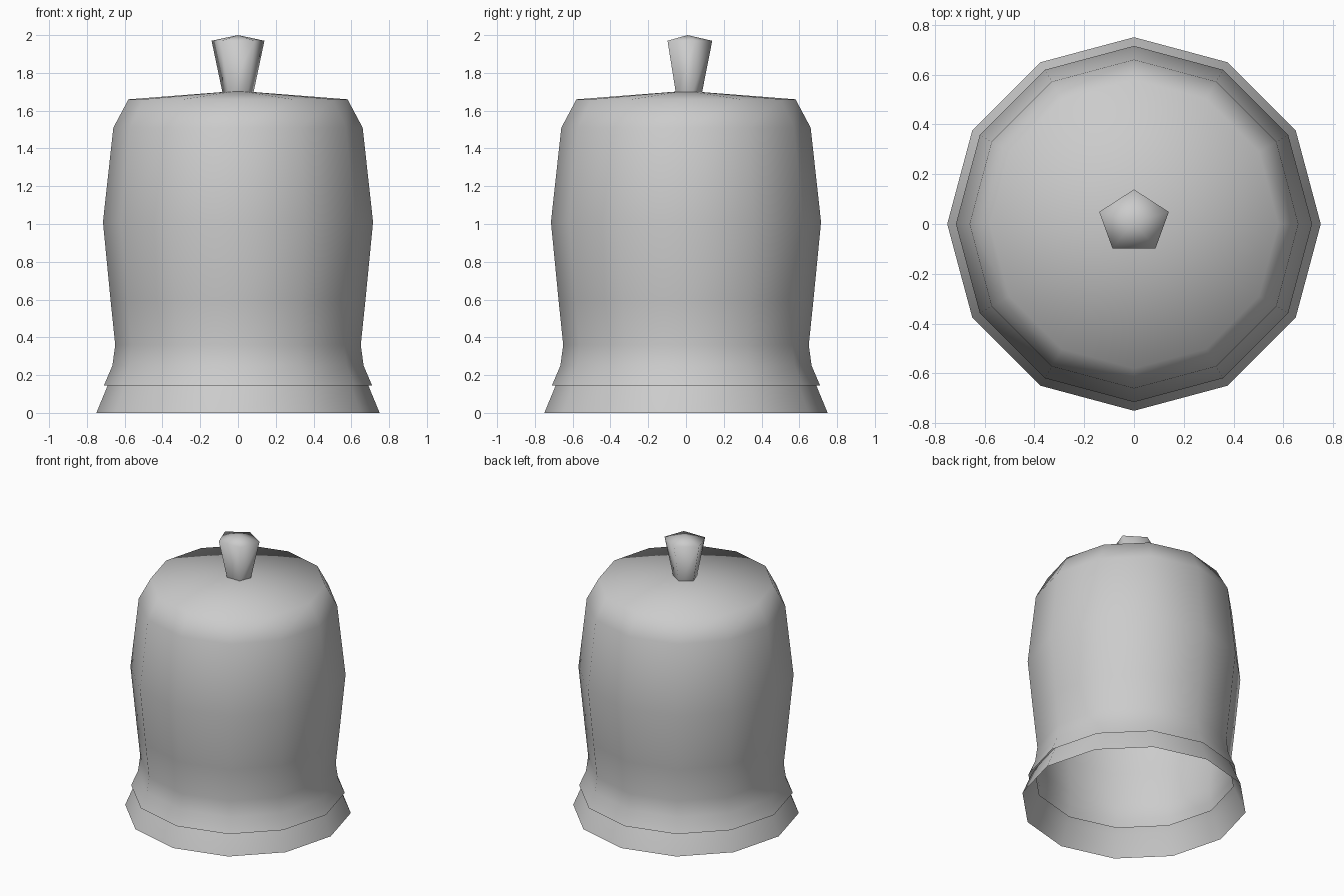
import bpy
import bmesh
from math import cos, sin, pi

if "Cube" in bpy.data.objects:
    bpy.data.objects.remove(bpy.data.objects["Cube"], do_unlink=True)

grey = bpy.data.materials.new("plain grey")
grey.use_nodes = True
grey.diffuse_color = (0.6, 0.6, 0.6, 1)
grey.node_tree.nodes["Principled BSDF"].inputs["Base Color"].default_value = (0.6, 0.6, 0.6, 1)


def turned(name, profile, sides, squash=1.0, shift=0.0):
    """Spin (radius, height) points into a smooth shell; radius 0 closes it."""
    bm = bmesh.new()
    rings = []
    for r, z in profile:
        count = sides if r > 0 else 1
        ring = []
        for i in range(count):
            a = pi / 2 + 2 * pi * i / sides
            ring.append(bm.verts.new((r * cos(a), r * squash * sin(a) + shift, z)))
        rings.append(ring)
    for low, high in zip(rings, rings[1:]):
        for i in range(sides):
            j = (i + 1) % sides
            if len(high) == 1:
                bm.faces.new((low[i], low[j], high[0]))
            else:
                bm.faces.new((low[i], low[j], high[j], high[i]))
    for face in bm.faces:
        face.smooth = True
    mesh = bpy.data.meshes.new(name)
    bm.to_mesh(mesh)
    bm.free()
    mesh.materials.append(grey)
    obj = bpy.data.objects.new(name, mesh)
    bpy.context.collection.objects.link(obj)
    return obj


# Flared foot, open at both ends and tucked up inside the body
turned("flared_foot", [(0.75, 0), (0.69, 0.145), (0.667, 0.19)], 12)

# Bulging body with a shallow conical top, open underneath
turned("bell_body", [(0.71, 0.145), (0.665, 0.25), (0.65, 0.36), (0.675, 0.6),
                     (0.715, 1.01), (0.66, 1.51), (0.58, 1.66), (0, 1.705)], 12)

# Five-sided knob widening towards its pointed cap
turned("top_knob", [(0.085, 1.69), (0.147, 1.97), (0, 2.0)], 5, 0.89, 0.008)
